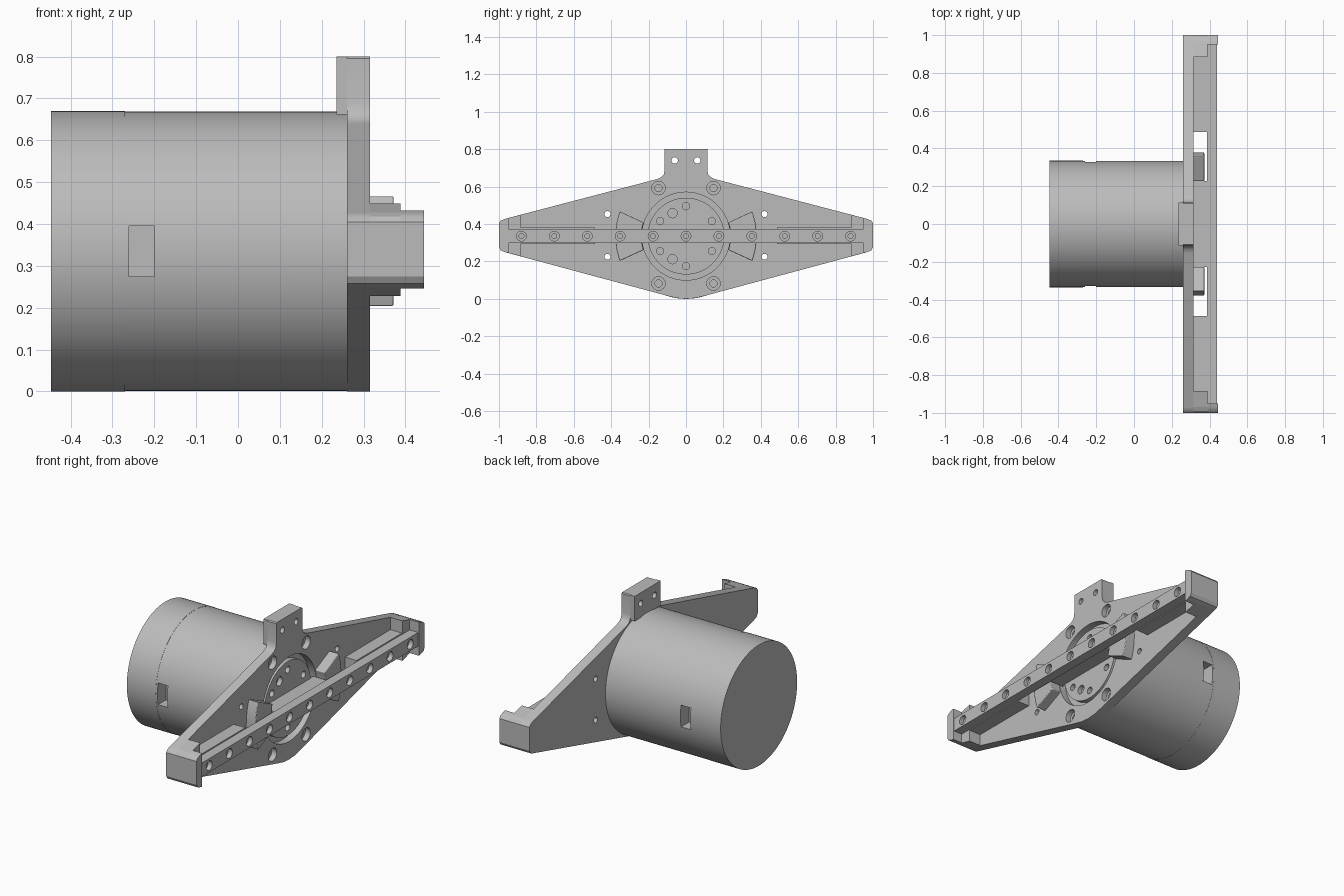
import bpy, bmesh, math

if "Cube" in bpy.data.objects:
    bpy.data.objects.remove(bpy.data.objects["Cube"])

grey = bpy.data.materials.new("light grey")
grey.use_nodes = True
COLOUR = (0.5, 0.5, 0.5, 1)
grey.diffuse_color = COLOUR
grey.node_tree.nodes["Principled BSDF"].inputs["Base Color"].default_value = COLOUR

CZ = 0.335  # height of the motor axis


def prism(name, outline, x0, x1):
    """Extrude a (y, z) outline along x."""
    bm = bmesh.new()
    face = bm.faces.new([bm.verts.new((x0, y, z)) for y, z in outline])
    new = bmesh.ops.extrude_face_region(bm, geom=[face])["geom"]
    verts = [v for v in new if isinstance(v, bmesh.types.BMVert)]
    bmesh.ops.translate(bm, verts=verts, vec=(x1 - x0, 0, 0))
    bmesh.ops.recalc_face_normals(bm, faces=bm.faces)
    mesh = bpy.data.meshes.new(name)
    bm.to_mesh(mesh)
    bm.free()
    mesh.materials.append(grey)
    obj = bpy.data.objects.new(name, mesh)
    bpy.context.collection.objects.link(obj)
    return obj


def arc(y, z, r, a0, a1, n):
    angles = [math.radians(a0 + (a1 - a0) * i / n) for i in range(n + 1)]
    return [(y + r * math.cos(a), z + r * math.sin(a)) for a in angles]


def disc(name, y, z, r, x0, x1, n=24):
    return prism(name, arc(y, z, r, 0, 360, n)[:-1], x0, x1)


def box(name, x0, x1, y0, y1, z0, z1):
    return prism(name, [(y0, z0), (y1, z0), (y1, z1), (y0, z1)], x0, x1)


def cut(obj, cutters):
    """Subtract the cutters for good and remove them."""
    for c in cutters:
        mod = obj.modifiers.new("cut", 'BOOLEAN')
        mod.operation, mod.solver, mod.object = 'DIFFERENCE', 'EXACT', c
    deps = bpy.context.evaluated_depsgraph_get()
    mesh = bpy.data.meshes.new_from_object(obj.evaluated_get(deps))
    obj.modifiers.clear()
    obj.data = mesh
    for c in cutters:
        bpy.data.objects.remove(c)


def hole(y, z, r, x0, x1):
    return disc("hole_cutter", y, z, r, x0, x1)


def mirrored(half):
    """Close an outline given from the bottom centre to the top on +y."""
    return half + [(-y, z) for y, z in reversed(half) if abs(y) > 1e-6]


# Motor housing with a side window on each side, and its rear cap
housing = disc("motor_housing", 0, CZ, 0.334, -0.27, 0.262, 128)
cut(housing, [box("window_cutter", -0.26, -0.20, s * 0.32 - 0.06, s * 0.32 + 0.06, 0.275, 0.395)
              for s in (-1, 1)])
rear_cap = disc("motor_rear_cap", 0, CZ, 0.335, -0.447, -0.27, 128)

# Mounting plate
half = [(0, 0), (0.05, 0.004), (0.1, 0.016), (0.97, 0.25), (0.99, 0.258), (1, 0.275),
        (1, 0.405), (0.99, 0.418), (0.97, 0.427), (0.155, 0.64), (0.132, 0.65),
        (0.119, 0.665), (0.114, 0.69), (0.114, 0.795), (0.109, 0.8)]
plate = prism("mounting_plate", mirrored(half), 0.26, 0.315)
cutters = [disc("bore_cutter", 0, CZ, 0.235, 0.2, 0.4, 96)]
for s in (-1, 1):
    cutters.append(hole(s * 0.06, 0.74, 0.017, 0.2, 0.4))
    cutters += [hole(s * 0.42, z, 0.016, 0.2, 0.4) for z in (0.225, 0.453)]
    for z in (0.082, 0.592):
        cutters.append(hole(s * 0.147, z, 0.036, 0.285, 0.4))
        cutters.append(hole(s * 0.147, z, 0.019, 0.265, 0.4))
cut(plate, cutters)

# Thick back of the top tab
tab = box("tab_back", 0.235, 0.26, -0.114, 0.114, 0.662, 0.8)
cut(tab, [hole(s * 0.06, 0.74, 0.017, 0.1, 0.4) for s in (-1, 1)])

# Output face inside the bore, with a raised inner disc and bolt holes
output_rim = disc("output_rim", 0, CZ, 0.235, 0.255, 0.275, 96)
output_face = disc("output_face", 0, CZ, 0.205, 0.26, 0.305, 96)
bolts = [hole(0, CZ + s * 0.16, 0.019, 0.28, 0.4) for s in (-1, 1)]
for s in (-1, 1):
    bolts += [hole(t * 0.138, CZ + s * 0.08, 0.019, 0.28, 0.4) for t in (-1, 1)]
    bolts.append(hole(-0.072, CZ + s * 0.123, 0.025, 0.28, 0.4))
cut(output_face, bolts)

# Ends, ribs and wedge stops on both sides
smooth = [housing, rear_cap, plate, output_rim, output_face]
for s, side in ((1, "left"), (-1, "right")):
    def flip(points):
        return [(s * y, z) for y, z in points]

    tip = [(0.97, 0.25), (0.99, 0.258), (1, 0.275), (1, 0.405), (0.99, 0.418), (0.97, 0.427)]
    prism(side + "_end_block", flip([(0.885, 0.228)] + tip + [(0.885, 0.449)]), 0.315, 0.388)
    cap = prism(side + "_end_cap", flip([(0.95, 0.246)] + tip + [(0.95, 0.432)]), 0.388, 0.445)
    smooth.append(cap)
    y0, y1 = sorted((s * 0.487, s * 0.885))
    box(side + "_rib", 0.315, 0.386, y0, y1, 0.293, 0.381)
    wedge = prism(side + "_wedge_stop", flip(
        arc(0, CZ, 0.238, -18, 18, 8) + arc(0, CZ, 0.378, 20.5, -20.5, 10)), 0.31, 0.372)
    bevel = wedge.modifiers.new("soft edges", 'BEVEL')
    bevel.width, bevel.segments = 0.004, 2
    smooth.append(wedge)

# Long cross bar with a row of counterbored holes, and its central foot
bar = box("cross_bar", 0.386, 0.44, -0.951, 0.951, 0.298, 0.374)
row = []
for i in range(-5, 6):
    row.append(hole(i * 0.176, CZ, 0.026, 0.415, 0.5))
    row.append(hole(i * 0.176, CZ, 0.013, 0.392, 0.5))
cut(bar, row)
box("bar_foot", 0.3, 0.387, -0.228, 0.228, 0.302, 0.37)
smooth += [bar, tab]

# Smooth round surfaces, keep edges sharp
bpy.ops.object.select_all(action='DESELECT')
for obj in smooth:
    obj.select_set(True)
bpy.context.view_layer.objects.active = housing
bpy.ops.object.shade_smooth_by_angle(angle=math.radians(30))
